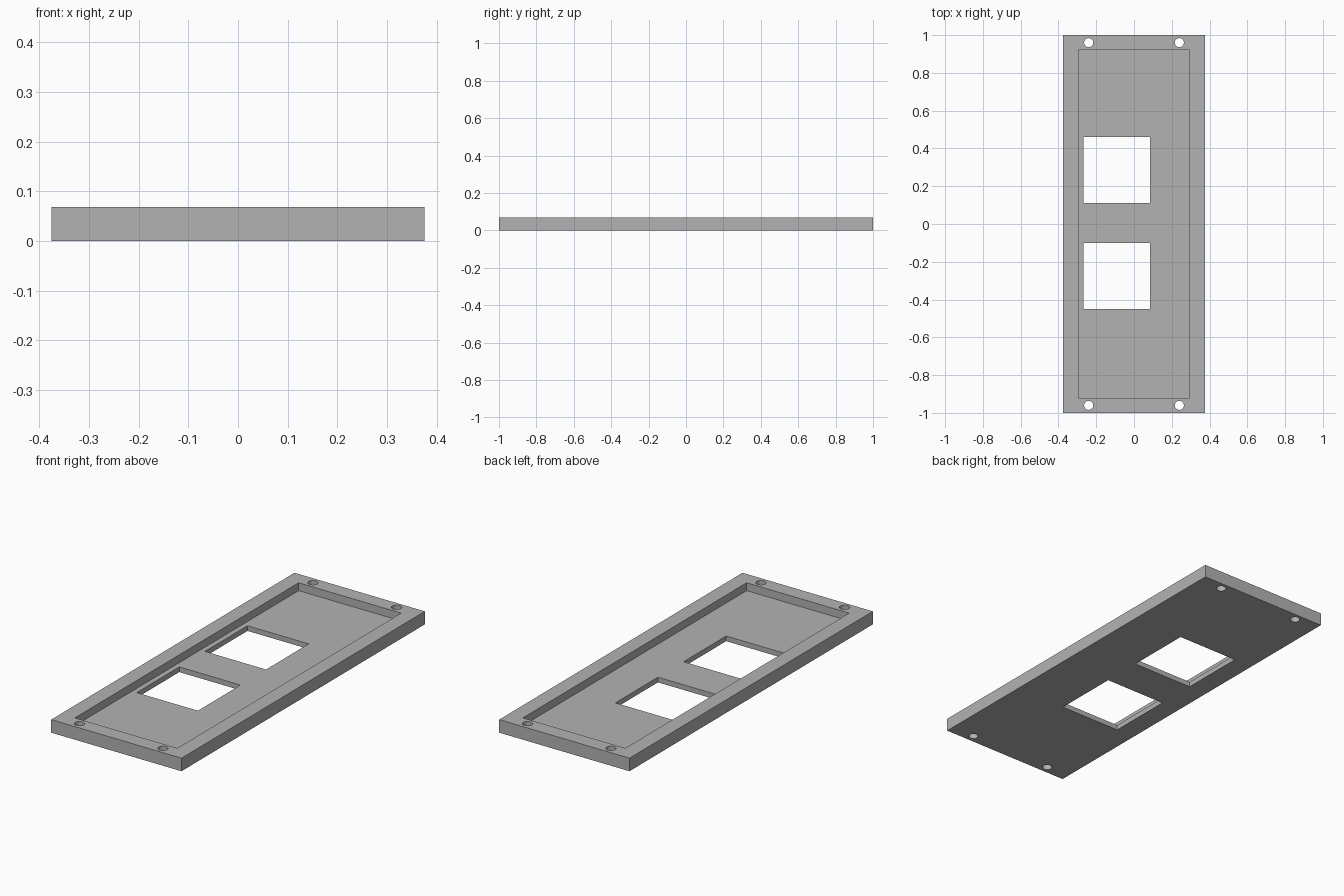
import bpy

if "Cube" in bpy.data.objects:
    bpy.data.objects.remove(bpy.data.objects["Cube"], do_unlink=True)

WIDTH, LENGTH, HEIGHT = 0.75, 2.0, 0.068
FLOOR, RIM = 0.027, 0.08

grey = bpy.data.materials.new("plain grey")
grey.use_nodes = True
colour = (0.45, 0.45, 0.45, 1)
grey.diffuse_color = colour
grey.node_tree.nodes["Principled BSDF"].inputs["Base Color"].default_value = colour


def box(name, x, y, width, length, bottom, top):
    bpy.ops.mesh.primitive_cube_add(size=1, location=(x, y, (bottom + top) / 2))
    ob = bpy.context.object
    ob.name = name
    ob.scale = (width, length, top - bottom)
    bpy.ops.object.transform_apply(location=True, rotation=False, scale=True)
    ob.data.materials.append(grey)
    return ob


def cut(target, cutter):
    mod = target.modifiers.new(cutter.name, 'BOOLEAN')
    mod.operation = 'DIFFERENCE'
    mod.solver = 'EXACT'
    mod.object = cutter
    bpy.context.view_layer.objects.active = target
    bpy.ops.object.modifier_apply(modifier=mod.name)
    bpy.data.objects.remove(cutter, do_unlink=True)


# Cover plate
plate = box("cover_plate", 0, 0, WIDTH, LENGTH, 0, HEIGHT)

# Shallow tray inside the raised rim
cut(plate, box("tray_recess", 0, 0, WIDTH - 2 * RIM, LENGTH - 2 * RIM, FLOOR, 0.2))

# Two square windows through the floor
for y in (0.286, -0.275):
    cut(plate, box("window", -0.092, y, 0.352, 0.35, -0.1, 0.2))

# Screw holes through the end rims
for x in (-0.24, 0.24):
    for y in (-0.96, 0.96):
        bpy.ops.mesh.primitive_cylinder_add(vertices=32, radius=0.024, depth=0.4, location=(x, y, 0))
        hole = bpy.context.object
        hole.name = "screw_hole"
        hole.data.materials.append(grey)
        cut(plate, hole)

# Smooth hole walls, crisp edges elsewhere
bpy.ops.object.select_all(action='DESELECT')
plate.select_set(True)
bpy.context.view_layer.objects.active = plate
bpy.ops.object.shade_smooth_by_angle()
